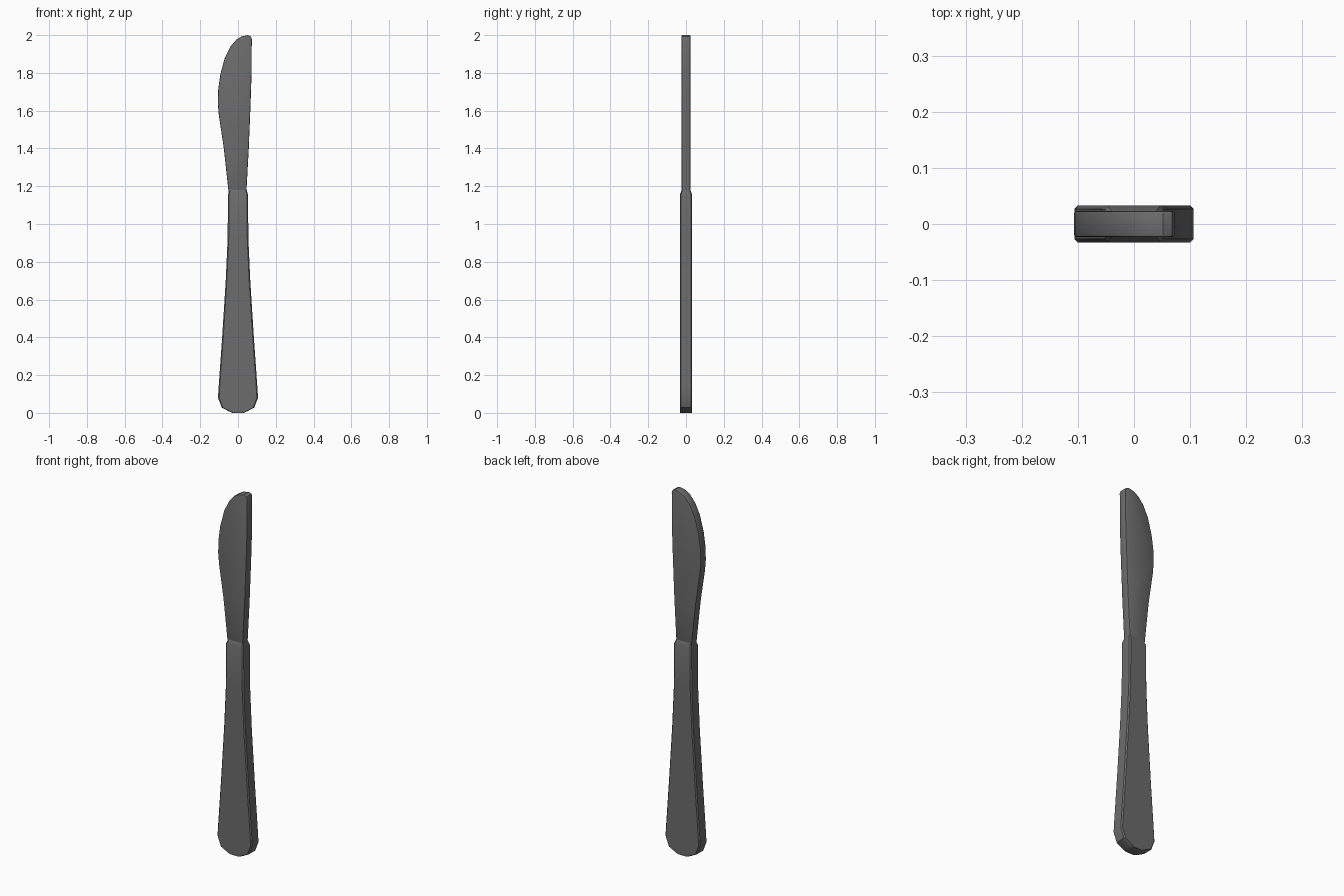
import bpy
import bmesh

cube = bpy.data.objects.get("Cube")
if cube:
    bpy.data.objects.remove(cube, do_unlink=True)

# One dark steel colour for the whole knife
steel = bpy.data.materials.new("dark_steel")
steel.use_nodes = True
colour = (0.15, 0.15, 0.15, 1)
steel.diffuse_color = colour
steel.node_tree.nodes["Principled BSDF"].inputs["Base Color"].default_value = colour


def finish(name, bm):
    bmesh.ops.recalc_face_normals(bm, faces=bm.faces[:])
    mesh = bpy.data.meshes.new(name)
    bm.to_mesh(mesh)
    bm.free()
    mesh.materials.append(steel)
    obj = bpy.data.objects.new(name, mesh)
    bpy.context.collection.objects.link(obj)
    bpy.ops.object.select_all(action="DESELECT")
    obj.select_set(True)
    bpy.context.view_layer.objects.active = obj
    bpy.ops.object.shade_smooth_by_angle(angle=0.45)
    return obj


def plate(name, outline, half_depth, edge):
    """Flat plate from an x-z outline, with slightly softened rims."""
    bm = bmesh.new()
    face = bm.faces.new([bm.verts.new((x, -half_depth, z)) for x, z in outline])
    made = bmesh.ops.extrude_face_region(bm, geom=[face])["geom"]
    moved = [v for v in made if isinstance(v, bmesh.types.BMVert)]
    bmesh.ops.translate(bm, verts=moved, vec=(0, 2 * half_depth, 0))
    rims = [e for e in bm.edges if abs(e.verts[0].co.y - e.verts[1].co.y) < 1e-5]
    bmesh.ops.bevel(bm, geom=rims, offset=edge, segments=2, profile=0.5, affect="EDGES")
    return finish(name, bm)


def loft(name, rows, edge):
    """Stack of chamfered rectangles given as (z, half width, half depth)."""
    bm = bmesh.new()
    rings = []
    for z, w, d in rows:
        quarter = [(w, d - edge), (w - edge, d)]
        half = quarter + [(-x, y) for x, y in reversed(quarter)]
        ring = half + [(-x, -y) for x, y in half]
        rings.append([bm.verts.new((x, y, z)) for x, y in ring])
    for low, high in zip(rings, rings[1:]):
        for i in range(len(low)):
            j = (i + 1) % len(low)
            bm.faces.new((low[i], low[j], high[j], high[i]))
    bm.faces.new(rings[0])
    bm.faces.new(rings[-1])
    return finish(name, bm)


# Handle: flared, rounded butt and a chamfered shoulder at the top
loft("handle", [
    (0, 0.03, 0.031), (0.008, 0.048, 0.033), (0.028, 0.086, 0.033),
    (0.08, 0.106, 0.033), (0.13, 0.103, 0.033), (0.4, 0.084, 0.033),
    (0.7, 0.065, 0.033), (0.92, 0.055, 0.033), (1.155, 0.053, 0.033),
    (1.18, 0.046, 0.023),
], 0.006)

# Blade: straight spine on the left, curved cutting edge on the right
plate("blade", [
    (0.044, 1.16), (0.057, 1.4), (0.066, 1.62), (0.072, 1.8), (0.073, 1.98),
    (0.068, 1.993), (0.052, 2.0), (0.02, 1.993), (-0.01, 1.975),
    (-0.04, 1.94), (-0.07, 1.88), (-0.094, 1.79), (-0.105, 1.71),
    (-0.107, 1.64), (-0.102, 1.58), (-0.075, 1.4), (-0.049, 1.16),
], 0.0235, 0.005)
